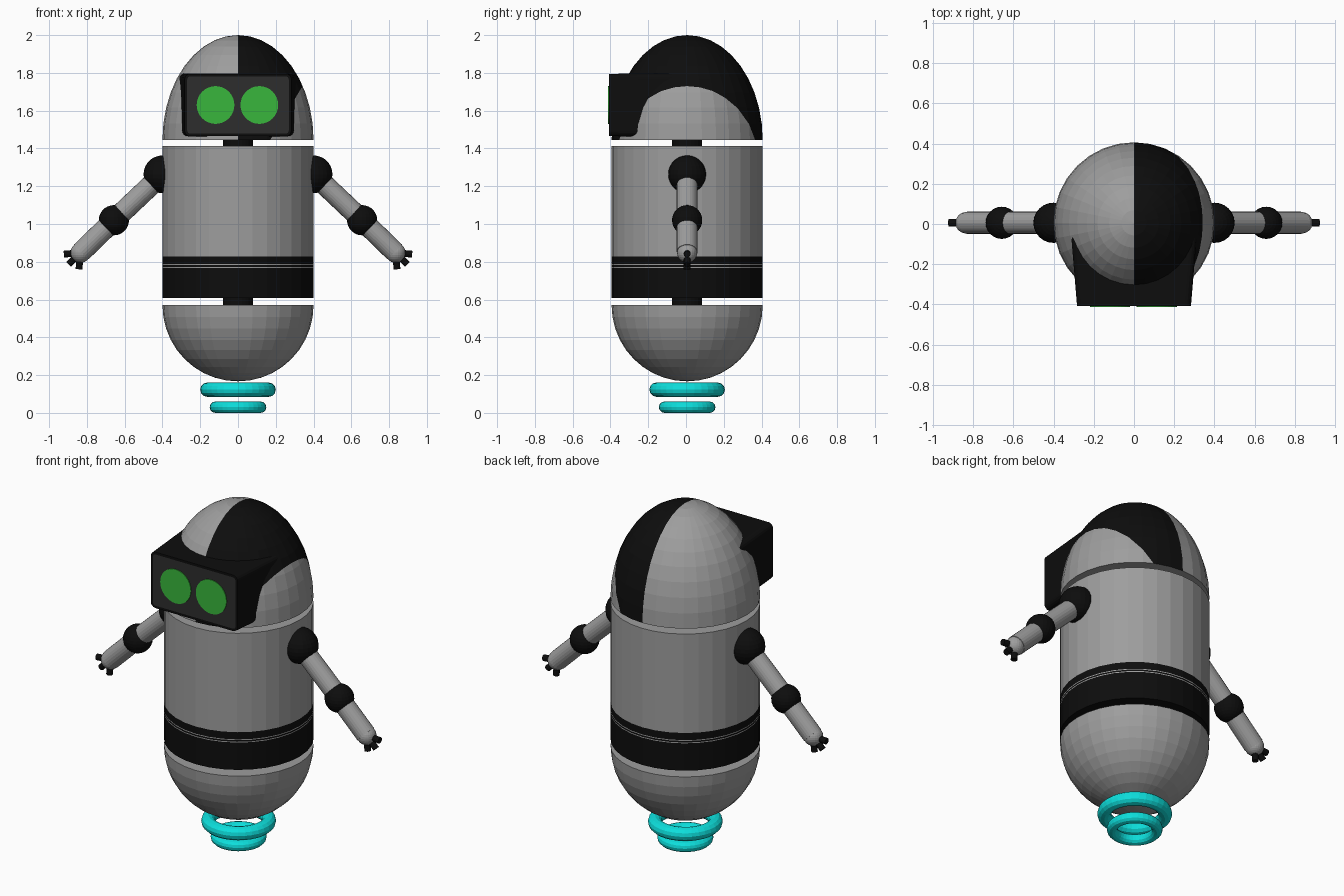
import bpy, bmesh, math
from mathutils import Vector

if "Cube" in bpy.data.objects:
    bpy.data.objects.remove(bpy.data.objects["Cube"])

OY = 0.006          # body axis sits slightly behind the centre
R = 0.40            # body radius


def material(name, rgb):
    m = bpy.data.materials.new(name)
    m.diffuse_color = (*rgb, 1)
    m.use_nodes = True
    m.node_tree.nodes["Principled BSDF"].inputs["Base Color"].default_value = m.diffuse_color
    return m


GREY = material("grey_metal", (0.34, 0.34, 0.34))
BLACK = material("black", (0.004, 0.004, 0.004))
SCREEN = material("dark_screen", (0.027, 0.027, 0.027))
GREEN = material("green_eye", (0.04, 0.47, 0.045))
CYAN = material("cyan_glow", (0.004, 0.74, 0.72))


def finish(bm, name, *mats, smooth=False):
    bmesh.ops.remove_doubles(bm, verts=bm.verts, dist=1e-5)
    bmesh.ops.recalc_face_normals(bm, faces=bm.faces)
    me = bpy.data.meshes.new(name)
    bm.to_mesh(me)
    bm.free()
    for m in mats:
        me.materials.append(m)
    for p in me.polygons:
        p.use_smooth = smooth
    ob = bpy.data.objects.new(name, me)
    bpy.context.collection.objects.link(ob)
    return ob


def lathe(profile, closed=False, n=32):
    """Revolve (radius, z) points around the body axis."""
    bm = bmesh.new()
    rings = []
    for i in range(n):
        a = 2 * math.pi * i / n
        rings.append([bm.verts.new((r * math.cos(a), OY + r * math.sin(a), z))
                      for r, z in profile])
    m = len(profile)
    for i in range(n):
        p, q = rings[i], rings[(i + 1) % n]
        for j in range(m if closed else m - 1):
            k = (j + 1) % m
            bm.faces.new((p[j], q[j], q[k], p[k]))
    bmesh.ops.remove_doubles(bm, verts=bm.verts, dist=1e-5)
    bmesh.ops.dissolve_degenerate(bm, edges=bm.edges, dist=1e-6)
    bmesh.ops.recalc_face_normals(bm, faces=bm.faces)
    return bm


def dome(z0, height, steps=10):
    return [(0, z0)] + [(R * math.cos(t), z0 + height * math.sin(t))
                        for t in (math.pi / 2 * i / steps for i in range(steps + 1))]


def rod(a, b, r, name, mat, n=24):
    """Cylinder between two points."""
    a, b = Vector(a), Vector(b)
    bm = bmesh.new()
    bmesh.ops.create_cone(bm, cap_ends=True, segments=n, radius1=r, radius2=r,
                          depth=(b - a).length)
    bm.transform((b - a).to_track_quat('Z', 'Y').to_matrix().to_4x4())
    bmesh.ops.translate(bm, verts=bm.verts, vec=(a + b) / 2)
    return finish(bm, name, mat)


def ball(c, r, name, mat):
    bm = bmesh.new()
    bmesh.ops.create_uvsphere(bm, u_segments=24, v_segments=14, radius=r)
    bmesh.ops.translate(bm, verts=bm.verts, vec=c)
    return finish(bm, name, mat)


# Head dome with a painted black stripe between two planes
HZ, A, B = 1.444, 0.17, 0.60
bm = lathe(dome(HZ, 0.556))
for co, no in (((0, 0, 0), (1, 0, 0)), ((A, 0, HZ), (1, 0, -B))):
    bmesh.ops.bisect_plane(bm, geom=bm.verts[:] + bm.edges[:] + bm.faces[:],
                           plane_co=co, plane_no=no, dist=1e-5)
bm.normal_update()
for f in bm.faces:
    c = f.calc_center_median()
    if 0 < c.x < A + B * (c.z - HZ) and f.normal.z > -0.9:
        f.material_index = 1
finish(bm, "head", GREY, BLACK)

# Body with black waist band and two fine grey lines
levels = [0.607, 0.768, 0.773, 0.782, 0.787, 0.829, 1.412]
bm = lathe([(0, 0.607)] + [(R, z) for z in levels] + [(0, 1.412)])
for f in bm.faces:
    z = f.calc_center_median().z
    if z < 0.829 and not (0.768 < z < 0.773 or 0.782 < z < 0.787):
        f.material_index = 1
finish(bm, "body", GREY, BLACK)

# Rounded base
finish(lathe(dome(0.57, -0.403)), "base", GREY)

# Neck and waist joints
rod((0, OY, 1.40), (0, OY, 1.46), 0.08, "neck", BLACK)
rod((0, OY, 0.55), (0, OY, 0.62), 0.08, "waist_joint", BLACK)

# Hover rings
for name, major, minor, z in (("upper_hover_ring", 0.162, 0.038, 0.123),
                              ("lower_hover_ring", 0.12, 0.03, 0.03)):
    pts = [(major + minor * math.cos(2 * math.pi * i / 12),
            z + minor * math.sin(2 * math.pi * i / 12)) for i in range(12)]
    finish(lathe(pts, closed=True), name, CYAN)

# Visor: rounded rectangle, widening towards the head, with an inset screen
def rounded_rect(w, h, r, zc, y):
    out = []
    for q, (sx, sz) in enumerate(((1, 1), (-1, 1), (-1, -1), (1, -1))):
        for i in range(5):
            a = math.pi / 2 * (q + i / 4)
            out.append((sx * (w - r) + r * math.cos(a), y,
                        zc + sz * (h - r) + r * math.sin(a)))
    return out


FY, VZ = -0.408, 1.63
bm = bmesh.new()
front = [bm.verts.new(p) for p in rounded_rect(0.283, 0.165, 0.03, VZ, FY)]
back = [bm.verts.new(p) for p in rounded_rect(0.312, 0.168, 0.03, VZ, -0.06)]
n = len(front)
for i in range(n):
    j = (i + 1) % n
    bm.faces.new((front[i], front[j], back[j], back[i]))
face = bm.faces.new(front)
bm.faces.new(back[::-1])
bmesh.ops.recalc_face_normals(bm, faces=bm.faces)
bmesh.ops.inset_region(bm, faces=[face], thickness=0.014, depth=0)
face.material_index = 1
finish(bm, "visor", BLACK, SCREEN)

# Eyes
for side, x in (("left", 0.113), ("right", -0.119)):
    rod((x, FY + 0.002, VZ), (x, FY - 0.004, VZ), 0.1, side + "_eye", GREEN, 32)

# Arms, mirrored to both sides
for side, s in (("left", 1), ("right", -1)):
    def P(x, z):
        return Vector((s * x, OY, z))
    shoulder, elbow, wrist = P(0.40, 1.263), P(0.657, 1.02), P(0.83, 0.852)
    ball(shoulder, 0.1, side + "_shoulder", BLACK)
    rod(shoulder, elbow, 0.055, side + "_upper_arm", GREY)
    ball(elbow, 0.08, side + "_elbow", BLACK)
    rod(elbow, wrist, 0.055, side + "_forearm", GREY)
    hand = wrist + (wrist - elbow).normalized() * 0.006
    rod(wrist, hand, 0.05, side + "_wrist", BLACK)
    ball(hand, 0.053, side + "_hand", GREY)
    for i, deg in enumerate((-5, -45, -85)):
        a = math.radians(deg)
        d = Vector((s * math.cos(a), 0, math.sin(a)))
        rod(hand + d * 0.03, hand + d * 0.088, 0.018,
            f"{side}_finger_{i + 1}", BLACK, 12)
